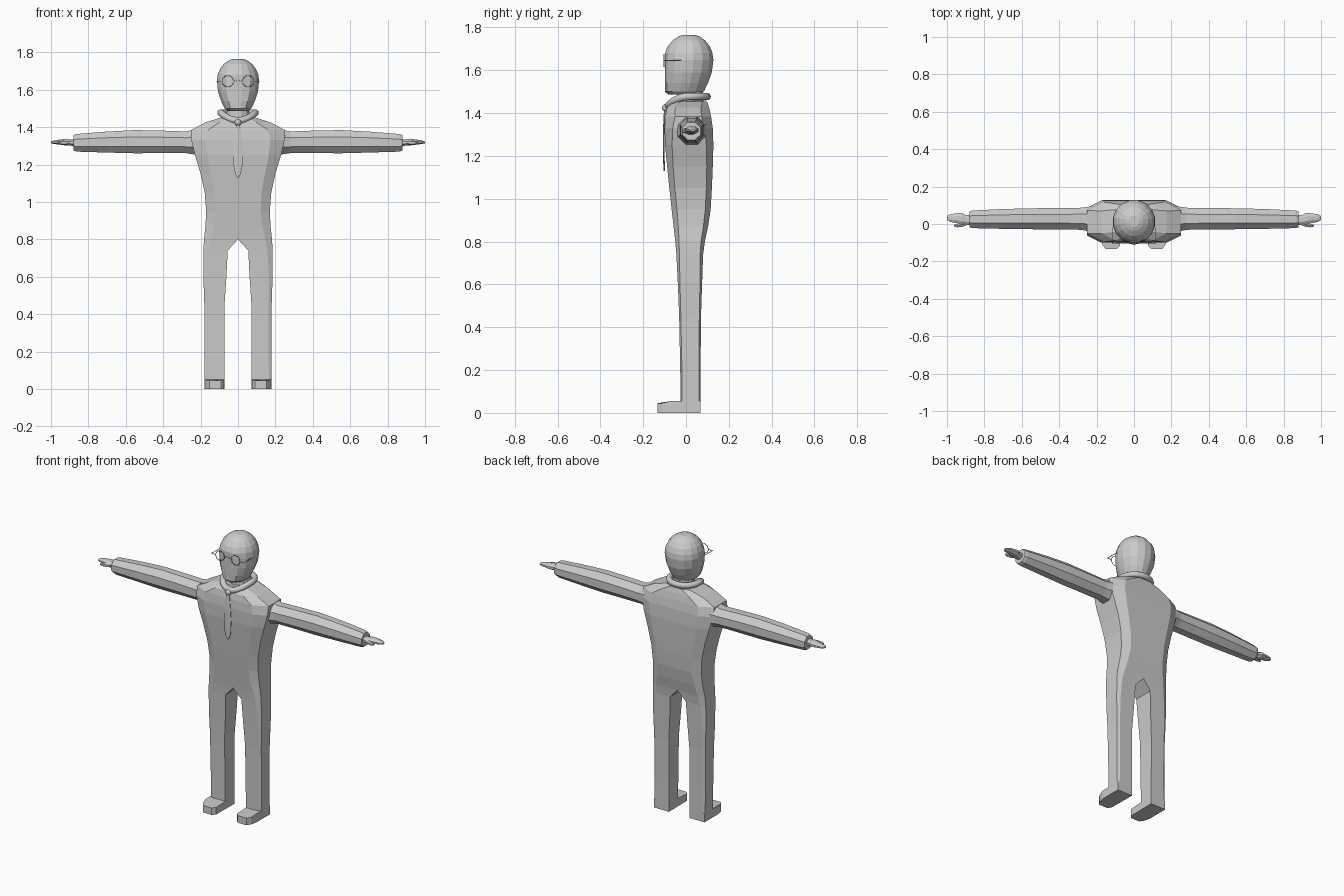
import bpy, bmesh, math
from mathutils import Vector

if "Cube" in bpy.data.objects:
    bpy.data.objects.remove(bpy.data.objects["Cube"])


def loft(name, rings, cap_start=True, cap_end=True, mirror=False):
    """Skin a list of point rings; faces lying on the x=0 plane are left out."""
    bm = bmesh.new()
    vr = [[bm.verts.new(p) for p in r] for r in rings]

    def face(vs):
        if mirror and all(abs(v.co.x) < 1e-5 for v in vs):
            return
        bm.faces.new(vs)

    for a, b in zip(vr, vr[1:]):
        n = len(a)
        for i in range(n):
            j = (i + 1) % n
            face((a[i], a[j], b[j], b[i]))
    if cap_start:
        face(vr[0][::-1])
    if cap_end:
        face(vr[-1])
    bmesh.ops.recalc_face_normals(bm, faces=bm.faces[:])
    me = bpy.data.meshes.new(name)
    bm.to_mesh(me)
    bm.free()
    ob = bpy.data.objects.new(name, me)
    bpy.context.collection.objects.link(ob)
    if mirror:
        m = ob.modifiers.new("mirror", 'MIRROR')
        m.merge_threshold = 0.0005
    return ob


def ring_z(z, rx, yf, yb, n=16, ymin=-9):
    """Horizontal ellipse between yf and yb, optionally flattened in front."""
    yc, ry = (yf + yb) / 2, (yb - yf) / 2
    return [(rx * math.cos(t), max(ymin, yc + ry * math.sin(t)), z)
            for t in (2 * math.pi * (i + 0.5) / n for i in range(n))]


def ring_x(x, yc, ry, zc, rz, n=8):
    """Upright ring with n sides across the x axis."""
    k = 1 / math.cos(math.pi / n)
    return [(x, yc + ry * k * math.cos(t), zc + rz * k * math.sin(t))
            for t in (2 * math.pi * (i + 0.5) / n for i in range(n))]


def tube(name, paths, radius, res=2):
    """Round wire along (points, closed) paths."""
    cu = bpy.data.curves.new(name, 'CURVE')
    cu.dimensions = '3D'
    cu.bevel_depth = radius
    cu.bevel_resolution = res
    cu.use_fill_caps = True
    for pts, closed in paths:
        s = cu.splines.new('POLY')
        s.points.add(len(pts) - 1)
        for p, c in zip(s.points, pts):
            p.co = (*c, 1)
        s.use_cyclic_u = closed
    ob = bpy.data.objects.new(name, cu)
    bpy.context.collection.objects.link(ob)
    return ob


# suit: half body from ankle to collar (z, inner x, outer x, front y, back y, chamfer)
body = [(0.02, .073, .178, -.025, .068, .006), (0.20, .073, .178, -.027, .068, .008),
        (0.45, .072, .180, -.032, .070, .008), (0.60, .062, .185, -.038, .075, .010),
        (0.74, .055, .185, -.045, .080, .014), (0.80, 0, .182, -.050, .088, .018),
        (0.87, 0, .174, -.058, .103, .022), (0.95, 0, .170, -.067, .115, .025),
        (1.05, 0, .178, -.078, .121, .026), (1.15, 0, .200, -.088, .125, .028),
        (1.25, 0, .230, -.098, .128, .033), (1.33, 0, .250, -.100, .125, .038),
        (1.385, 0, .250, -.096, .117, .045), (1.425, 0, .175, -.088, .108, .038),
        (1.455, 0, .080, -.060, .098, .020)]
loft("suit_body", [[(xi, yf, z), (xo - 2 * c, yf, z), (xo, yf + c, z),
                    (xo, yb - c, z), (xo - 2 * c, yb, z), (xi, yb, z)]
                   for z, xi, xo, yf, yb, c in body], False, True, True)

# sleeves
loft("sleeves", [ring_x(*r) for r in (
    (.21, .025, .072, 1.320, .070), (.28, .028, .059, 1.319, .058),
    (.40, .028, .057, 1.321, .060), (.55, .028, .056, 1.322, .062),
    (.70, .027, .053, 1.320, .056), (.865, .025, .047, 1.316, .047),
    (.88, .025, .042, 1.316, .041))], False, True, True)

# hands: palm with fingers, plus thumb
loft("hands", [ring_x(*r) for r in (
    (.87, .021, .026, 1.317, .018), (.90, .022, .026, 1.318, .017),
    (.92, .028, .031, 1.320, .018), (.95, .031, .026, 1.320, .014),
    (.985, .032, .020, 1.319, .009), (1.0, .032, .010, 1.318, .004))],
    True, True, True)
loft("thumbs", [ring_x(*r, 6) for r in (
    (.895, .004, .010, 1.318, .010), (.92, -.005, .011, 1.317, .011),
    (.945, -.009, .009, 1.316, .009), (.962, -.009, .004, 1.315, .004))],
    True, True, True)

# shoes: outline extruded up, toe slightly lower
outline = [(.072, .068), (.178, .068), (.178, -.07), (.168, -.11), (.152, -.134),
           (.092, -.134), (.074, -.115)]
loft("shoes", [[(x, y, 0) for x, y in outline],
               [(x, y, .045 if y < -.1 else .055) for x, y in outline]],
     True, True, True)

# head: domed skull, flat face, narrower jaw
dome = []
for a in (0, 16, 32, 48, 64, 75):
    c, s = math.cos(math.radians(a)), math.sin(math.radians(a))
    dome.append(ring_z(1.648 + .121 * s, .115 * c, .015 - .12 * c, .015 + .115 * c, 16, -.098))
jaw = [ring_z(z, rx, yf, yb, 16, -.098) for z, rx, yf, yb in (
    (1.487, .058, -.085, .065), (1.50, .073, -.104, .085),
    (1.54, .092, -.108, .105), (1.59, .109, -.108, .123))]
loft("head", jaw + dome)
loft("neck", [ring_z(1.44, .065, -.045, .085, 12), ring_z(1.52, .06, -.04, .08, 12)],
     False, False)

# glasses: two rims, bridge and temples
Y, Z = -.102, 1.645
paths = [([(-.025, Y, Z), (0, Y, Z + .006), (.025, Y, Z)], False)]
for s in (-1, 1):
    paths.append(([(s * .055 + .03 * math.cos(t), Y, Z + .03 * math.sin(t))
                   for t in (2 * math.pi * i / 20 for i in range(20))], True))
    paths.append(([(s * .085, Y, Z), (s * .115, Y, Z), (s * .113, -.02, Z)], False))
tube("glasses", paths, .002, 1)

# neckerchief roll dipping to the knot in front
roll = []
for i in range(32):
    t = 2 * math.pi * i / 32
    front = max(0, -math.sin(t))
    roll.append((.093 * math.cos(t), .008 + .09 * math.sin(t), 1.477 - .042 * front ** 2))
tube("neckerchief_roll", [(roll, True)], .018, 3)

# knot
bpy.ops.mesh.primitive_uv_sphere_add(segments=12, ring_count=8, radius=.018,
                                     location=(0, -.094, 1.425))
bpy.context.object.name = "neckerchief_knot"

# hanging tail: thin leaf shape
loft("neckerchief_tail", [ring_z(z, rx, y - .004, y + .004, 8) for z, rx, y in (
    (1.43, .008, -.097), (1.40, .012, -.100), (1.32, .022, -.104),
    (1.24, .027, -.104), (1.18, .024, -.103), (1.145, .014, -.102),
    (1.13, .005, -.101))])

# soft shading on the rounded cloth
for name in ("neckerchief_knot",):
    for p in bpy.data.objects[name].data.polygons:
        p.use_smooth = True
